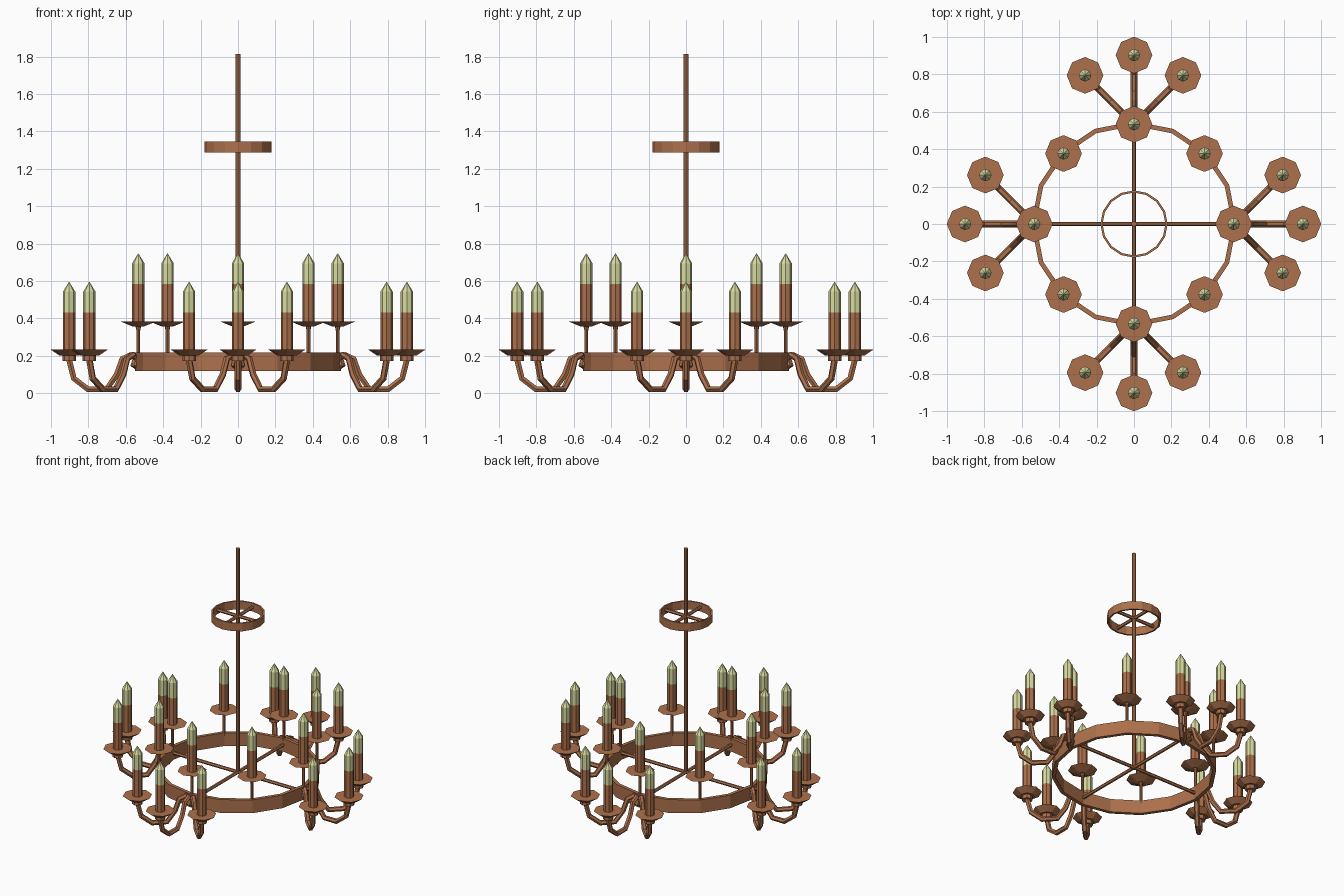
import bpy, bmesh
from math import pi, cos, sin
from mathutils import Vector, Matrix

if "Cube" in bpy.data.objects:
    bpy.data.objects.remove(bpy.data.objects["Cube"], do_unlink=True)


def material(name, rgb):
    m = bpy.data.materials.new(name)
    m.use_nodes = True
    m.diffuse_color = (*rgb, 1)
    m.node_tree.nodes["Principled BSDF"].inputs["Base Color"].default_value = (*rgb, 1)
    return m


copper = material("copper", (0.42, 0.165, 0.072))
wax = material("pale_wax", (0.70, 0.72, 0.36))


def mesh_from(name, bm):
    bmesh.ops.recalc_face_normals(bm, faces=bm.faces)
    me = bpy.data.meshes.new(name)
    bm.to_mesh(me)
    bm.free()
    me.materials.append(copper)
    return me


def place(name, me, loc=(0, 0, 0), turn=0):
    ob = bpy.data.objects.new(name, me)
    ob.location = loc
    ob.rotation_euler.z = turn
    bpy.context.collection.objects.link(ob)
    return ob


def lathe(name, profile, sides, closed=False):
    """Revolve (radius, z) points about z; open profiles get end caps."""
    bm = bmesh.new()
    rings = []
    for r, z in profile:
        if r == 0:
            rings.append([bm.verts.new((0, 0, z))] * sides)
        else:
            rings.append([bm.verts.new((r * cos(2 * pi * i / sides), r * sin(2 * pi * i / sides), z))
                          for i in range(sides)])
    pairs = list(zip(rings, rings[1:])) + ([(rings[-1], rings[0])] if closed else [])
    for a, b in pairs:
        for i in range(sides):
            j = (i + 1) % sides
            bm.faces.new(dict.fromkeys((a[i], a[j], b[j], b[i])))
    if not closed:
        for ring in (rings[0], rings[-1]):
            if ring[0] is not ring[1]:
                bm.faces.new(ring)
    return mesh_from(name, bm)


def tube(name, path, radius, sides):
    """Sweep a polygon along an (out, z) path lying in the xz plane."""
    bm = bmesh.new()
    pts = [Vector((x, 0, z)) for x, z in path]
    rings = []
    for k, p in enumerate(pts):
        t = (pts[min(k + 1, len(pts) - 1)] - pts[max(k - 1, 0)]).normalized()
        side = Vector((0, 1, 0))
        up = t.cross(side)
        rings.append([bm.verts.new(p + radius * (cos(a) * side + sin(a) * up))
                      for a in (2 * pi * i / sides for i in range(sides))])
    for a, b in zip(rings, rings[1:]):
        for i in range(sides):
            j = (i + 1) % sides
            bm.faces.new((a[i], a[j], b[j], b[i]))
    bm.faces.new(rings[0])
    bm.faces.new(rings[-1])
    return mesh_from(name, bm)


def hoop(name, outer, inner, low, high):
    profile = [(outer, low), (outer, high), (inner, high), (inner, low)]
    return place(name, lathe(name, profile, 16, closed=True))


# Central rod, both hoops and their crossed spokes
place("hanging_rod", lathe("hanging_rod", [(0.014, 0.16), (0.014, 1.815)], 8))
hoop("main_hoop", 0.55, 0.525, 0.12, 0.217)
hoop("upper_hoop", 0.18, 0.168, 1.287, 1.347)
for name, reach, z in (("main_spoke", 0.535, 0.17), ("upper_spoke", 0.172, 1.317)):
    spoke = tube(name, [(-reach, z), (reach, z)], 0.012, 6)
    for k in range(2):
        place(name, spoke, turn=k * pi / 2)

# Shared candle parts, measured from the pan's top
candle = lathe("candle", [(0.033, -0.01), (0.033, 0.198), (0.033, 0.31), (0, 0.364)], 8)
candle.materials.append(wax)
for face in candle.polygons:
    face.material_index = int(face.center.z > 0.2)
arm_pan = lathe("arm_pan", [(0.036, -0.06), (0.036, -0.032), (0.05, -0.032), (0.098, 0)], 8)
hoop_pan = lathe("hoop_pan", [(0.03, -0.028), (0.098, 0)], 8)
stem = lathe("candle_stem", [(0.01, -0.19), (0.01, -0.05), (0.016, -0.022)], 8)
arm = tube("curved_arm", [(0.005, 0.14), (0.028, 0.15), (0.016, 0.185), (0.04, 0.205),
                          (0.085, 0.185), (0.115, 0.1), (0.17, 0.022), (0.27, 0.022),
                          (0.345, 0.08), (0.37, 0.18)], 0.018, 6)

# Eight candles standing on the hoop
for k in range(8):
    a = k * pi / 4
    spot = Vector((0.533 * cos(a), 0.533 * sin(a), 0.385))
    for name, me in (("hoop_candle", candle), ("hoop_candle_pan", hoop_pan), ("hoop_candle_stem", stem)):
        place(name, me, spot, a)

# Four clusters of three curved arms, each ending in a candle
for k in range(4):
    a = k * pi / 2
    root = Vector((0.533 * cos(a), 0.533 * sin(a), 0))
    for fan in (-1, 0, 1):
        turn = a + fan * pi / 4
        place("curved_arm", arm, root, turn)
        tip = root + Matrix.Rotation(turn, 3, "Z") @ Vector((0.37, 0, 0.233))
        place("arm_candle", candle, tip, turn)
        place("arm_candle_pan", arm_pan, tip, turn)
